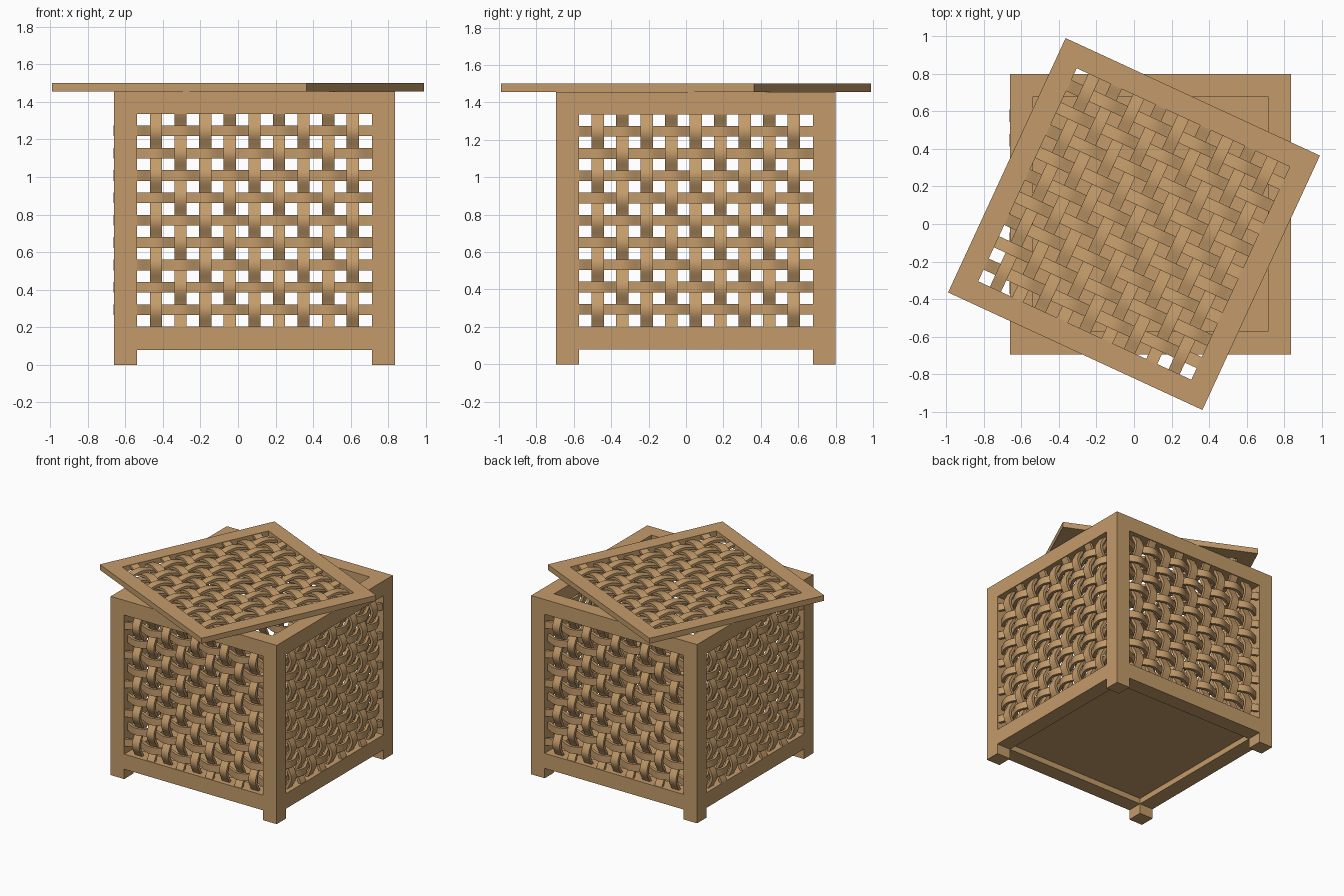
import bpy, bmesh, math
from mathutils import Matrix, Vector

if "Cube" in bpy.data.objects:
    bpy.data.objects.remove(bpy.data.objects["Cube"])

wood = bpy.data.materials.new("warm tan wood")
wood.diffuse_color = (0.55, 0.33, 0.145, 1)
wood.use_nodes = True
wood.node_tree.nodes["Principled BSDF"].inputs["Base Color"].default_value = wood.diffuse_color


def add_mesh(name, bm):
    bmesh.ops.recalc_face_normals(bm, faces=bm.faces)
    me = bpy.data.meshes.new(name)
    bm.to_mesh(me)
    bm.free()
    me.materials.append(wood)
    ob = bpy.data.objects.new(name, me)
    bpy.context.collection.objects.link(ob)
    return ob


def box(name, lo, hi):
    bm = bmesh.new()
    bmesh.ops.create_cube(bm, size=1)
    lo, hi = Vector(lo), Vector(hi)
    for v in bm.verts:
        v.co = Vector([(lo[i] + hi[i]) / 2 + v.co[i] * (hi[i] - lo[i]) for i in range(3)])
    return add_mesh(name, bm)


def select(ob):
    bpy.ops.object.select_all(action='DESELECT')
    ob.select_set(True)
    bpy.context.view_layer.objects.active = ob


def cut(ob, lo, hi):
    cutter = box("cutter", lo, hi)
    cutter.hide_render = True
    mod = ob.modifiers.new("cut", 'BOOLEAN')
    mod.operation = 'DIFFERENCE'
    mod.solver = 'EXACT'
    mod.object = cutter
    select(ob)
    bpy.ops.object.modifier_apply(modifier=mod.name)
    bpy.data.objects.remove(cutter)


def weave(name, size, steps, widths, amp, thick, matrix, n=9, sub=8):
    """Over-and-under strips: axis 0 = rows running in u, axis 1 = columns running in v."""
    bm = bmesh.new()
    for axis in (0, 1):
        length = size[axis] + 0.02
        along, across = steps[axis], steps[1 - axis]
        half_w = widths[axis] / 2
        count = n * sub + 6
        for k in range(n):
            c = (k - (n - 1) / 2) * across
            sign = (1 if k % 2 else -1) * (1 if axis == 0 else -1)
            prev = None
            for i in range(count + 1):
                s = -length / 2 + length * i / count
                phase = math.pi * s / along
                h = sign * amp * math.cos(phase)
                slope = -sign * amp * math.sin(phase) * math.pi / along
                nrm = math.hypot(1, slope)
                ring = []
                for dw, dt in ((-1, -1), (1, -1), (1, 1), (-1, 1)):
                    t = dt * thick / 2
                    a, b, z = s - t * slope / nrm, c + dw * half_w, h + t / nrm
                    ring.append(bm.verts.new((a, b, z) if axis == 0 else (b, a, z)))
                if prev:
                    for j in range(4):
                        m = (j + 1) % 4
                        bm.faces.new((prev[j], prev[m], ring[m], ring[j]))
                else:
                    bm.faces.new(ring)
                prev = ring
            bm.faces.new(prev[::-1])
    ob = add_mesh(name, bm)
    ob.matrix_world = matrix
    select(ob)
    bpy.ops.object.shade_smooth_by_angle(angle=math.radians(35))
    return ob


# Box frame: one block with windows, interior, underside recess and foot gaps cut out
cx, cy, half, post, top = 0.0875, 0.0525, 0.7475, 0.122, 1.455
inn = half - post
frame = box("box_frame", (cx - half, cy - half, 0), (cx + half, cy + half, top))
cut(frame, (cx - inn, cy - inn, 0.16), (cx + inn, cy + inn, 2))
cut(frame, (cx - inn, cy - inn, -1), (cx + inn, cy + inn, 0.125))
for lo, hi in ((-1, 0.08), (0.203, 1.335)):
    if lo < 0:      # gaps between the feet
        cut(frame, (cx - 1, cy - inn, lo), (cx + 1, cy + inn, hi))
        cut(frame, (cx - inn, cy - 1, lo), (cx + inn, cy + 1, hi))
    else:           # windows through all four walls
        cut(frame, (cx - 1, cy - inn, lo), (cx + 1, cy + inn, hi))
        cut(frame, (cx - inn, cy - 1, lo), (cx + inn, cy + 1, hi))

# Woven side panels
for i, side in enumerate(("front", "right", "back", "left")):
    inset = 0.029 if side == "left" else 0.034
    upright = Matrix(((1, 0, 0, 0), (0, 0, -1, -(half - inset)), (0, 1, 0, 0.77), (0, 0, 0, 1)))
    m = Matrix.Translation((cx, cy, 0)) @ Matrix.Rotation(i * math.pi / 2, 4, 'Z') @ upright
    weave(side + "_woven_panel", (2 * inn, 1.132), (0.131, 0.119), (0.057, 0.065),
          0.022, 0.022, m)

# Lid, turned askew on top of the box
turn = Matrix.Rotation(math.radians(-24.8), 4, 'Z')
lid = box("lid_frame", (-0.746, -0.746, 1.456), (0.746, 0.746, 1.5))
cut(lid, (-0.625, -0.625, 1), (0.625, 0.625, 2))
lid.matrix_world = turn
weave("lid_woven_panel", (1.25, 1.25), (0.131, 0.131), (0.065, 0.065), 0.0125, 0.019,
      turn @ Matrix.Translation((0, 0, 1.478)))
